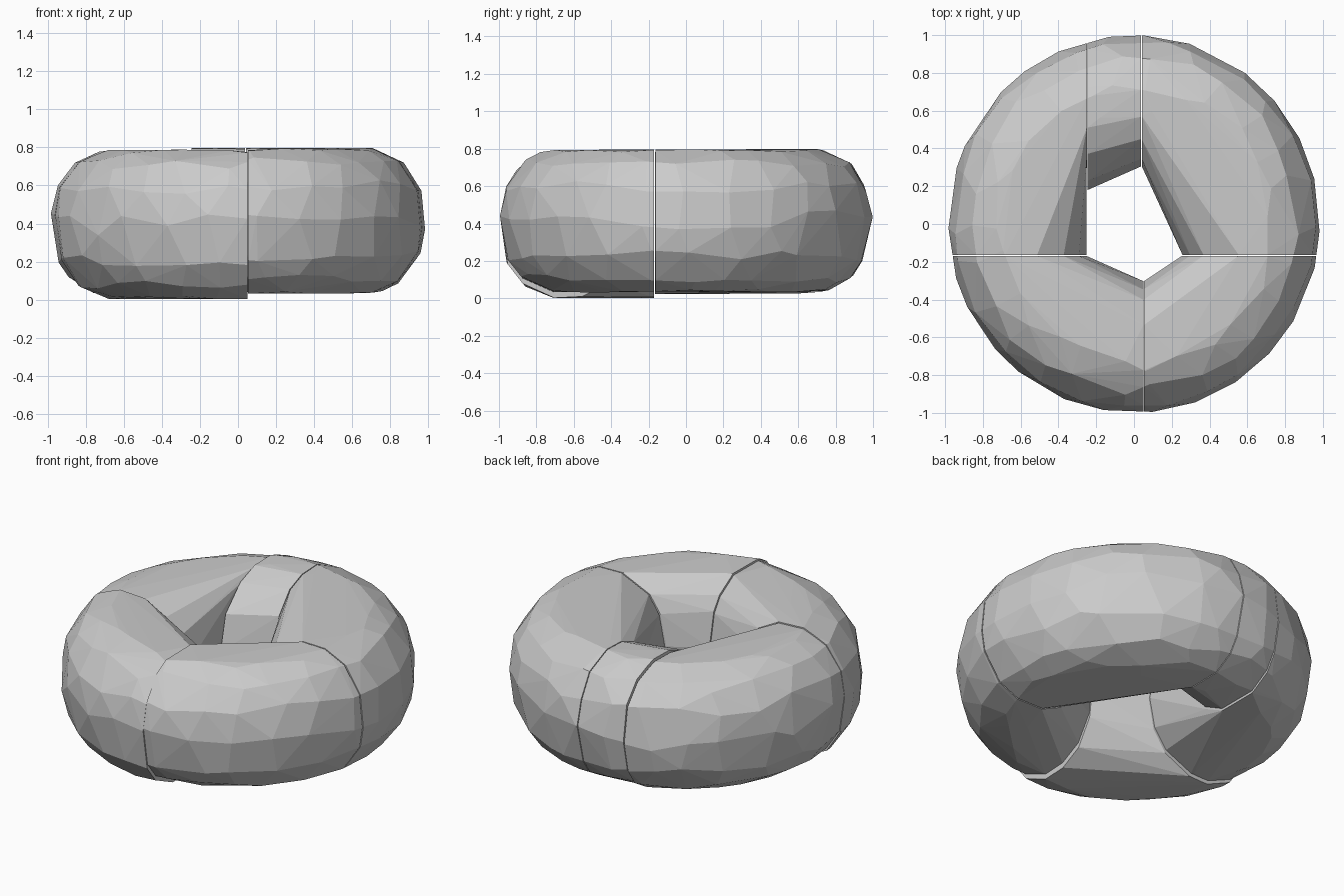
import bpy, bmesh, math, random

if "Cube" in bpy.data.objects:
    bpy.data.objects.remove(bpy.data.objects["Cube"])

random.seed(4)
MAJOR, MINOR = 26, 14
R, A = 0.652, 0.345          # ring radius, half-width of the tube


def sp(v, n=2.25):
    """Slightly squared sine/cosine for the tube section."""
    return math.copysign(abs(v) ** (2 / n), v)


# irregular facets: jittered angles shared by all segments
JIT = [[(random.uniform(-.3, .3), random.uniform(-.25, .25)) for _ in range(MINOR)]
       for _ in range(MAJOR)]


def ring(bm, z0, z1):
    mid, half = (z0 + z1) / 2, (z1 - z0) / 2
    grid = []
    for i in range(MAJOR):
        row = []
        for j in range(MINOR):
            du, dv = JIT[i][j]
            u = 2 * math.pi * (i + du) / MAJOR
            v = 2 * math.pi * (j + dv) / MINOR
            r = R + A * sp(math.cos(v))
            row.append(bm.verts.new((0.987 * r * math.cos(u), 1.003 * r * math.sin(u),
                                     mid + half * sp(math.sin(v)))))
        grid.append(row)
    for i in range(MAJOR):
        for j in range(MINOR):
            k, l = (i + 1) % MAJOR, (j + 1) % MINOR
            bm.faces.new((grid[i][j], grid[k][j], grid[k][l], grid[i][l]))


def segment(name, z0, z1, cuts):
    """Cut the ring with planes, then wrap the remainder in a convex hull."""
    src = bmesh.new()
    ring(src, z0, z1)
    for co, no in cuts:
        bmesh.ops.bisect_plane(src, geom=src.verts[:] + src.edges[:] + src.faces[:],
                               plane_co=co, plane_no=no, clear_outer=True)
    bm = bmesh.new()
    for v in src.verts:
        bm.verts.new(v.co)
    src.free()
    bmesh.ops.convex_hull(bm, input=bm.verts[:])
    bmesh.ops.delete(bm, geom=[v for v in bm.verts if not v.link_faces], context='VERTS')
    bmesh.ops.dissolve_limit(bm, angle_limit=math.radians(1), verts=bm.verts[:], edges=bm.edges[:])
    bmesh.ops.recalc_face_normals(bm, faces=bm.faces[:])
    me = bpy.data.meshes.new(name)
    bm.to_mesh(me)
    bm.free()
    bpy.context.collection.objects.link(bpy.data.objects.new(name, me))


def left_of(x):
    return (x, 0, 0), (1, 0, 0)


def right_of(x):
    return (x, 0, 0), (-1, 0, 0)


def behind(y):
    return (0, y, 0), (0, -1, 0)


def before(y):
    return (0, y, 0), (0, 1, 0)


# five convex segments of the ring
segment("back_left_segment", 0.02, 0.785, [left_of(-0.25), behind(-0.165)])
segment("back_middle_segment", 0.03, 0.80, [right_of(-0.245), left_of(0.037), behind(0)])
segment("back_right_segment", 0.03, 0.80, [right_of(0.042), behind(-0.163)])
segment("front_left_segment", 0.0, 0.79, [left_of(0.05), before(-0.17)])
segment("front_right_segment", 0.03, 0.80, [right_of(0.053), before(-0.17)])
